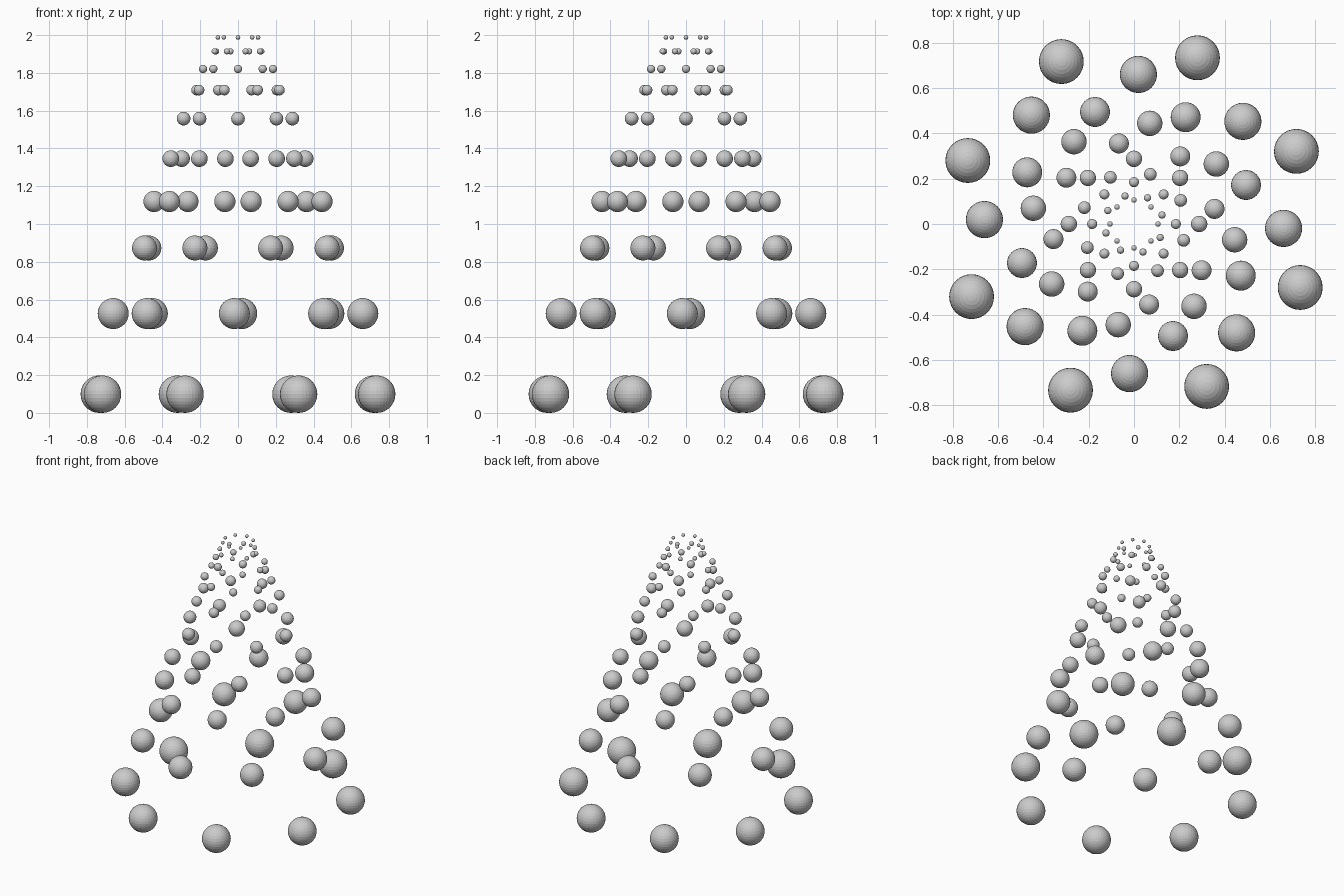
import bpy, bmesh
from math import sin, cos, radians
from mathutils import Matrix

if "Cube" in bpy.data.objects:
    bpy.data.objects.remove(bpy.data.objects["Cube"])

# Each ring: height, ring radius, ball radius, angle of first ball (degrees)
RINGS = [
    (0.099, 0.786, 0.099, 24.1),
    (0.526, 0.661, 0.082, -1.7),
    (0.873, 0.524, 0.066, 19.2),
    (1.119, 0.450, 0.056, -8.9),
    (1.346, 0.362, 0.044, 10.6),
    (1.558, 0.288, 0.036, 0.0),
    (1.709, 0.231, 0.028, 26.8),
    (1.821, 0.185, 0.022, 0.0),
    (1.914, 0.130, 0.016, 17.8),
    (1.988, 0.106, 0.012, 0.0),
]
BALLS = 8


def ball_ring(name, z, ring_radius, ball_radius, start):
    """One level of the cone: eight equal balls on a circle."""
    bm = bmesh.new()
    for i in range(BALLS):
        a = radians(start + i * 360 / BALLS)
        spot = Matrix.Translation((ring_radius * cos(a), ring_radius * sin(a), z))
        bmesh.ops.create_uvsphere(bm, u_segments=32, v_segments=16,
                                  radius=ball_radius, matrix=spot)
    mesh = bpy.data.meshes.new(name)
    bm.to_mesh(mesh)
    bm.free()
    bpy.context.collection.objects.link(bpy.data.objects.new(name, mesh))


# Stack of shrinking rings, bottom to top
for level, ring in enumerate(RINGS, 1):
    ball_ring(f"ball_ring_{level}", *ring)
